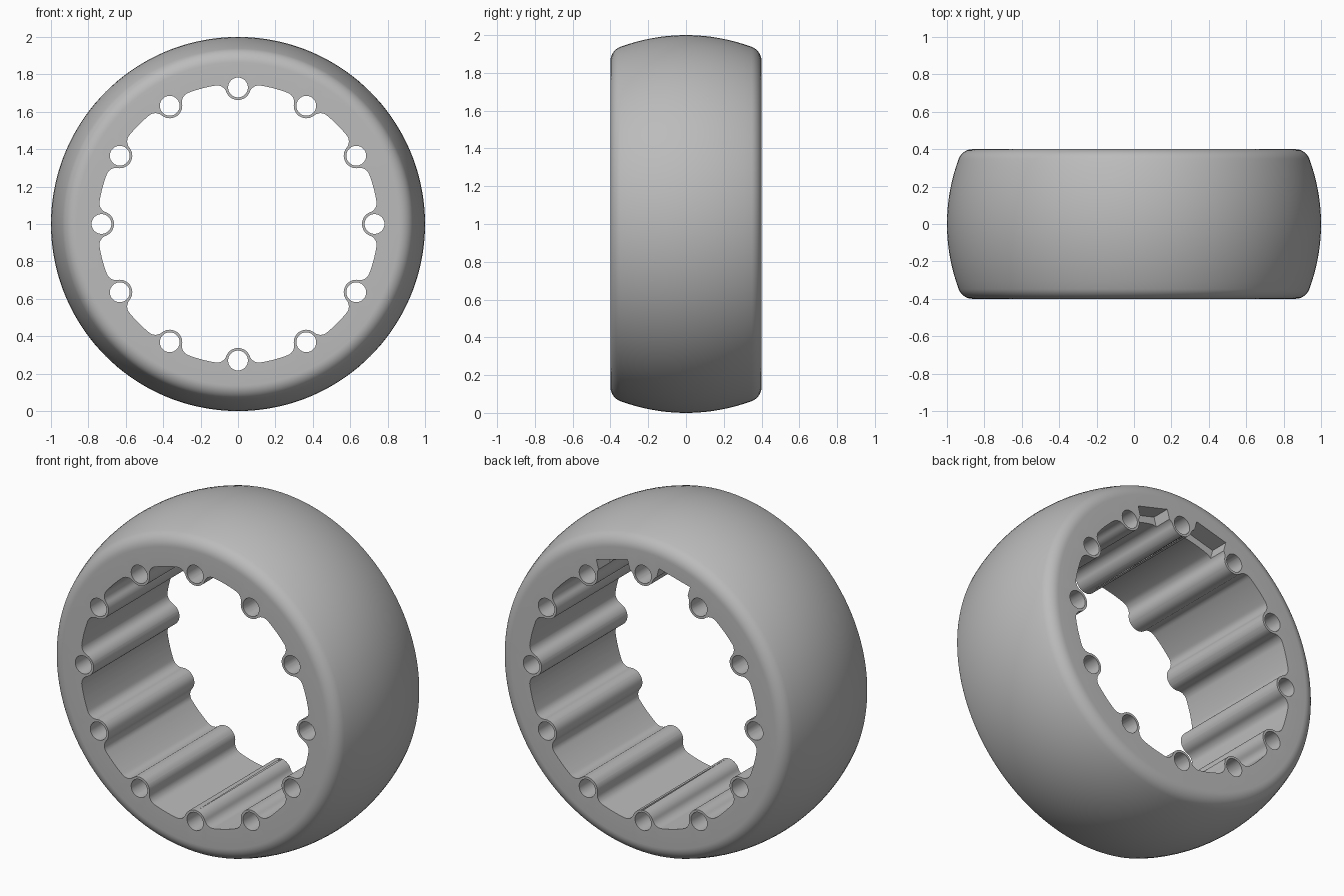
import bpy, bmesh, math
from math import sin, cos, pi, radians
from mathutils import Matrix, Vector

if "Cube" in bpy.data.objects:
    bpy.data.objects.remove(bpy.data.objects["Cube"])

HALF = 0.4            # half width of the ring
BOSS_R, BOSS_D = 0.067, 0.73
WALL, FIL, HOLE = 0.75, 0.053, 0.053

grey = bpy.data.materials.new("grey_rubber")
grey.diffuse_color = (0.5, 0.5, 0.5, 1)
grey.use_nodes = True
grey.node_tree.nodes["Principled BSDF"].inputs["Base Color"].default_value = grey.diffuse_color


def make(name, bm):
    bmesh.ops.recalc_face_normals(bm, faces=bm.faces)
    me = bpy.data.meshes.new(name)
    bm.to_mesh(me)
    bm.free()
    ob = bpy.data.objects.new(name, me)
    bpy.context.collection.objects.link(ob)
    me.materials.append(grey)
    return ob


def prism(bm, pts, y0, y1):
    """Extrude an (x, z) outline along y."""
    a = [bm.verts.new((x, y0, z + 1)) for x, z in pts]
    b = [bm.verts.new((x, y1, z + 1)) for x, z in pts]
    n = len(pts)
    bm.faces.new(a)
    bm.faces.new(b[::-1])
    for i in range(n):
        bm.faces.new((a[i], b[i], b[(i + 1) % n], a[(i + 1) % n]))


def arc(c, r, a0, a1, n):
    return [(c[0] + r * cos(a0 + (a1 - a0) * i / n),
             c[1] + r * sin(a0 + (a1 - a0) * i / n)) for i in range(n + 1)]


def turn(pts, a):
    """Rotate an outline clockwise about the axle."""
    return [(x * cos(a) + z * sin(a), z * cos(a) - x * sin(a)) for x, z in pts]


# Crowned tyre body: revolve half profile (y, radius) with rounded shoulders
rc = 0.08
cy = HALF - rc
cr = math.sqrt((1 - rc) ** 2 - cy ** 2)
tan = math.atan2(cr, cy)
right = arc((cy, cr), rc, 0, tan, 8) + arc((0, 0), 1, tan, pi / 2, 8)[1:]
profile = [(HALF, 0.6)] + right
profile += [(-y, r) for y, r in profile[-2::-1]]
bm = bmesh.new()
SEG = 144
rings = []
for i in range(SEG):
    t = 2 * pi * i / SEG
    rings.append([bm.verts.new((r * sin(t), y, 1 + r * cos(t))) for y, r in profile])
for i in range(SEG):
    p, q = rings[i], rings[(i + 1) % SEG]
    for j in range(len(profile)):
        k = (j + 1) % len(profile)
        bm.faces.new((p[j], p[k], q[k], q[j]))
body = make("tyre_ring", bm)

# Bore outline: twelve bosses blended into the wall by round fillets
d1, d2 = WALL - FIL, BOSS_R + FIL
fz = (d1 ** 2 - d2 ** 2 + BOSS_D ** 2) / (2 * BOSS_D)
fx = math.sqrt(d1 ** 2 - fz ** 2)
to_boss = math.atan2(BOSS_D - fz, -fx)
to_wall = math.atan2(fz, fx)
half = arc((0, BOSS_D), BOSS_R, -pi / 2, to_boss - pi, 8)
half += arc((fx, fz), FIL, to_boss, to_wall, 10)[1:]
half += arc((0, 0), WALL, to_wall, radians(75), 4)[1:]
lobe = [(-x, z) for x, z in half[:0:-1]] + half[:-1]
bore = [p for k in range(12) for p in turn(lobe, k * pi / 6)]
bm = bmesh.new()
prism(bm, bore, -0.6, 0.6)
bore_cutter = make("bore_cutter", bm)

# Pin holes through the bosses
bm = bmesh.new()
for k in range(12):
    prism(bm, turn(arc((0, BOSS_D), HOLE, 0, 2 * pi, 32)[:-1], k * pi / 6), -0.6, 0.6)
hole_cutter = make("pin_hole_cutter", bm)

# Two shallow pockets at the back edge, either side of the top boss
bm = bmesh.new()
for s in (-1, 1):
    box = [(-0.105, 0.69), (0.105, 0.69), (0.105, 0.79), (-0.105, 0.79)]
    prism(bm, turn(box, s * pi / 12), HALF - 0.11, 0.6)
pocket_cutter = make("pocket_cutter", bm)

# Cut everything out of the body
for cutter in (bore_cutter, hole_cutter, pocket_cutter):
    m = body.modifiers.new(cutter.name, 'BOOLEAN')
    m.operation, m.solver, m.object = 'DIFFERENCE', 'EXACT', cutter
bpy.context.view_layer.update()
result = bpy.data.meshes.new_from_object(
    body.evaluated_get(bpy.context.evaluated_depsgraph_get()))
body.modifiers.clear()
body.data = result
for cutter in (bore_cutter, hole_cutter, pocket_cutter):
    bpy.data.objects.remove(cutter)

bpy.context.view_layer.objects.active = body
body.select_set(True)
bpy.ops.object.shade_smooth_by_angle(angle=radians(30))
